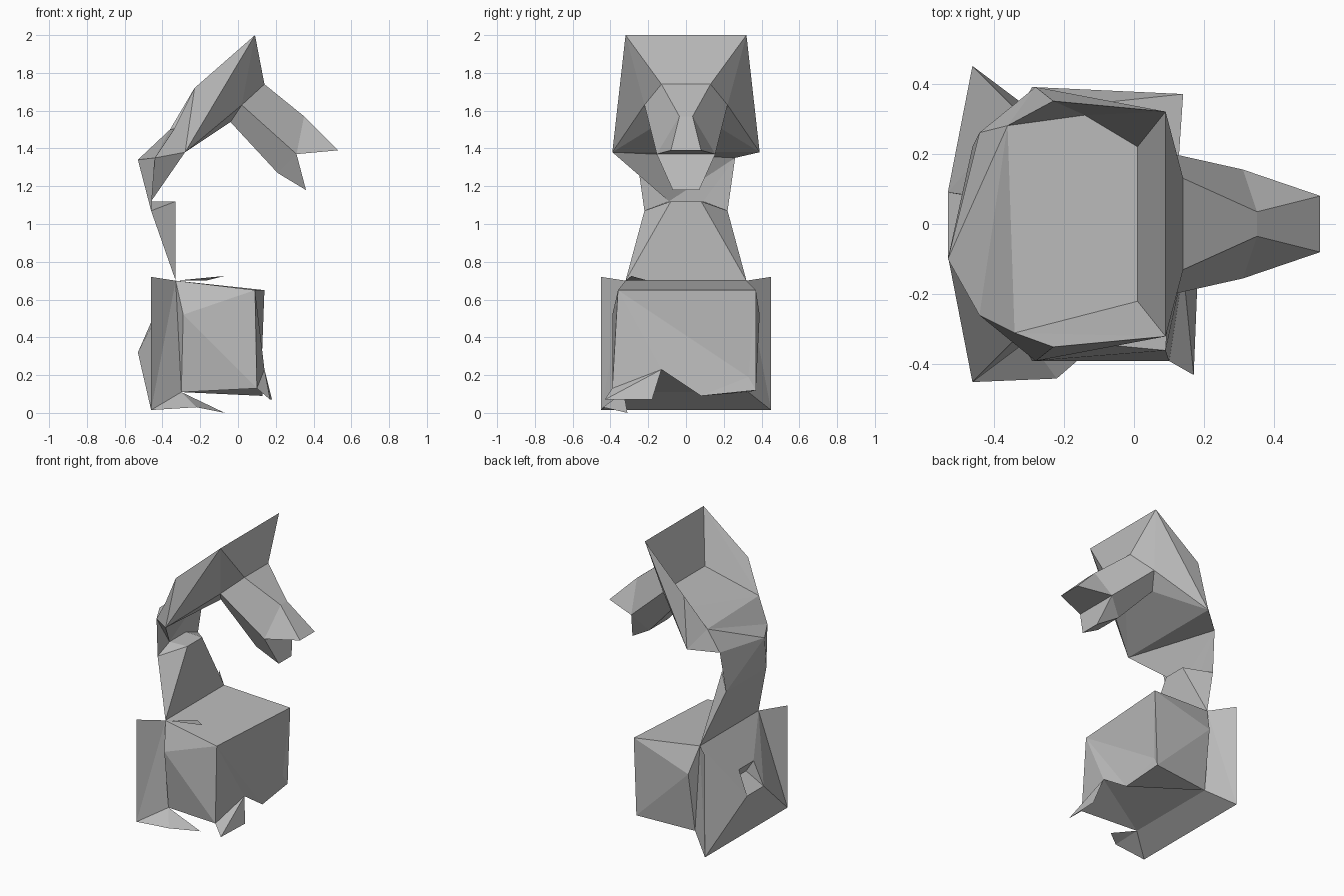
import bpy
import bmesh

# Remove the default cube
default_cube = bpy.data.objects.get("Cube")
if default_cube:
    bpy.data.objects.remove(default_cube, do_unlink=True)

# Single flat colour
grey = bpy.data.materials.new("plain_grey")
grey.use_nodes = True
colour = (.5, .5, .5, 1)
grey.diffuse_color = colour
grey.node_tree.nodes["Principled BSDF"].inputs["Base Color"].default_value = colour


def folded_part(name, points, mirrored="", single=""):
    """Fold a faceted sheet from lettered corners.

    A lowercase letter is a listed corner. An uppercase letter is its
    reflection across y, unless that corner is listed separately.
    Faces in 'mirrored' are made on both sides, those in 'single' once.
    """
    bm = bmesh.new()
    corners = {}

    def corner(letter):
        if letter not in corners:
            x, y, z = points.get(letter) or points[letter.lower()]
            corners[letter] = bm.verts.new((x, y if letter in points else -y, z))
        return corners[letter]

    faces = single.split()
    for face in mirrored.split():
        faces += [face, face.swapcase()[::-1]]
    for face in faces:
        bm.faces.new([corner(letter) for letter in face])
    bmesh.ops.recalc_face_normals(bm, faces=bm.faces)
    mesh = bpy.data.meshes.new(name)
    bm.to_mesh(mesh)
    bm.free()
    mesh.materials.append(grey)
    part = bpy.data.objects.new(name, mesh)
    bpy.context.collection.objects.link(part)


# Box-shaped body with a creased front and a ragged lower edge
body = dict(
    a=(-.33, .32, .7), b=(.14, .37, .65), B=(.09, -.36, .65),
    c=(.12, .37, .12), C=(.1, -.39, .13),
    d=(-.3, .33, .11), e=(-.29, .39, .52),
    k=(.11, .33, .19), m=(.13, .08, .09), n=(.14, -.13, .23),
)
folded_part("body", body,
            mirrored="abe bce cde ade",
            single="abBA bkB bck kcm Bkm Bmn nCB dcm dmn dnD nCD")

# Flared rear plate with a small open pocket
plate_foot = (-.46, .45, .015)
folded_part("rear_plate", dict(
    a=body["a"], d=body["d"], s=(-.46, .45, .72), t=plate_foot,
    u=(-.53, .09, .32), v=(-.46, .08, .48), w=(-.41, .07, .4)),
    mirrored="ast atd atu auv uvw",
    single="dtTD tTUu aAVv uwWU vwWV")

# Loose flaps at the front corner, the lower side and the top
folded_part("front_flap", dict(
    C=body["C"], n=body["n"], p=(.17, -.43, .07), q=(.18, -.18, .07)),
    single="Cpn pqn")
folded_part("lower_flap", dict(
    d=body["d"], t=plate_foot, v=(-.22, -.44, .03), w=(-.07, -.31, 0)),
    single="DTv Dvw")
folded_part("top_flap", dict(
    a=body["a"], v=(-.07, -.29, .725), w=(-.17, -.2, .7)),
    single="Avw")

# Tapering lower neck
neck_side = (-.46, .22, 1.07)
neck_top = (-.46, .09, 1.12)
folded_part("lower_neck", dict(
    a=body["a"], b=neck_side, c=(-.33, .08, 1.12), h=neck_top),
    mirrored="abc bch", single="aACc aABb cCHh")

# Upper neck, twisting into the rear of the head
head = dict(
    f=(-.28, .39, 1.38), g=(-.36, .28, 1.5), G=(-.34, -.31, 1.5),
    r=(-.23, .35, 1.72), t=(.09, .32, 2), s=(.14, .13, 1.74),
    m=(.02, .22, 1.63), n=(-.04, .13, 1.54),
    i=(.01, .22, 1.645), x=(-.14, .31, 1.59),
)
folded_part("upper_neck", dict(
    b=neck_side, h=neck_top, d=(-.44, .26, 1.35), e=(-.53, -.1, 1.34),
    f=head["f"], g=head["g"], G=head["G"]),
    mirrored="dfg bdh",
    single="gGD gDe eDB eBb ebd edg fFd dFH dHh DFH hHBb")

# Hood-shaped head with a dished back
folded_part("head", head,
            mirrored="trf rgf tsm tmf mnf",
            single="tTIi tix txr xrg TIG TGR iIGx xGg tTSs nNFf")

# Snout with a parted mouth
folded_part("snout", dict(
    s=head["s"], m=head["m"], n=head["n"],
    j=(.35, .035, 1.57), k=(.31, .155, 1.37), l=(.53, .08, 1.39),
    o=(.21, .1, 1.27), p=(.36, .07, 1.18)),
    mirrored="smkj jkl mnok kop",
    single="sSJj jJLl lLKk kKPp pPOo oONn")
